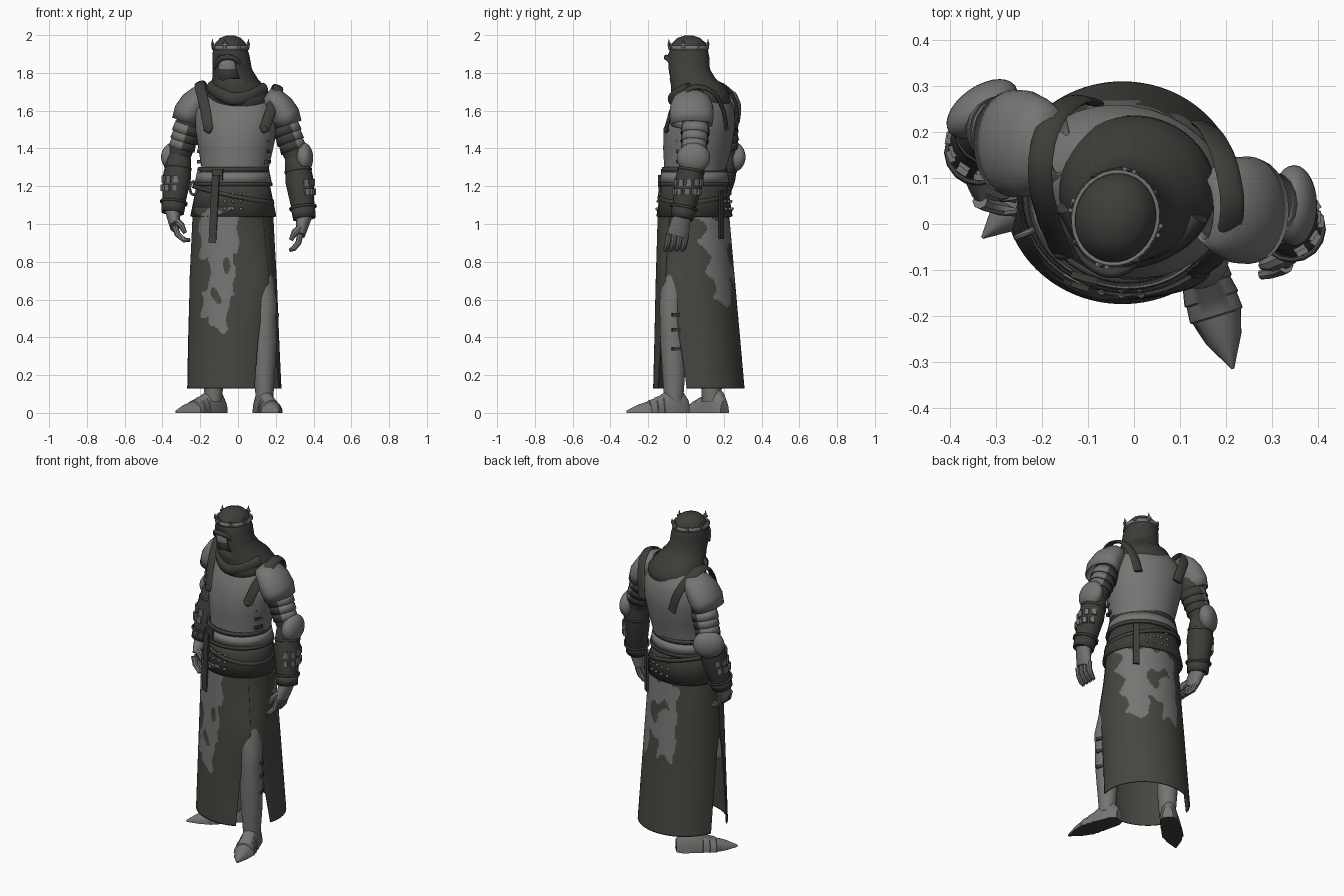
import bpy, bmesh, math
from mathutils import Vector, Matrix

if "Cube" in bpy.data.objects:
    bpy.data.objects.remove(bpy.data.objects["Cube"])


def material(name, color):
    m = bpy.data.materials.new(name)
    m.use_nodes = True
    m.diffuse_color = (*color, 1)
    m.node_tree.nodes["Principled BSDF"].inputs["Base Color"].default_value = (*color, 1)
    return m


STEEL = material("steel grey", (0.178, 0.178, 0.173))
CLOTH = material("dark olive cloth", (0.06, 0.062, 0.052))
LEATHER = material("dark leather", (0.047, 0.047, 0.042))
YAW = Matrix.Rotation(math.radians(-16), 3, 'Z')
made = []


def finish(name, bm, mats, pick=None, thick=0):
    bmesh.ops.recalc_face_normals(bm, faces=bm.faces)
    for f in bm.faces:
        f.material_index = pick(f) if pick else 0
    me = bpy.data.meshes.new(name)
    bm.to_mesh(me)
    bm.free()
    for m in mats:
        me.materials.append(m)
    ob = bpy.data.objects.new(name, me)
    bpy.context.collection.objects.link(ob)
    if thick:
        mod = ob.modifiers.new("thickness", 'SOLIDIFY')
        mod.thickness = thick
    made.append(ob)
    return ob


def skin(name, rings, mats, pick=None, caps=True, closed=True, thick=0):
    """Bridge a list of point rings into one surface."""
    bm = bmesh.new()
    vs = [[bm.verts.new(p) for p in r] for r in rings]
    n = len(rings[0])
    for a, b in zip(vs, vs[1:]):
        for i in range(n if closed else n - 1):
            j = (i + 1) % n
            bm.faces.new((a[i], a[j], b[j], b[i]))
    if caps and closed:
        bm.faces.new(vs[0])
        bm.faces.new(vs[-1])
    return finish(name, bm, mats, pick, thick)


def oval(x, y, z, a, b, n=32, tilt=0):
    pts = []
    for i in range(n):
        t = math.tau * i / n
        pts.append(YAW @ Vector((a * math.cos(t), b * math.sin(t), tilt * math.cos(t))) + Vector((x, y, z)))
    return pts


def loft(name, rows, mats, **kw):
    return skin(name, [oval(*r) for r in rows], mats, **kw)


def rounded(pts):
    """Cut the corners of a path twice, keeping its ends."""
    pts = [Vector(p) for p in pts]
    for _ in range(2):
        cut = [q for a, b in zip(pts, pts[1:]) for q in (a.lerp(b, .25), a.lerp(b, .75))]
        pts = [pts[0]] + cut + [pts[-1]]
    return pts


def sweep(name, pts, mats, ref=(0, 1, 0), center=None, n=16, **kw):
    """Tube through (x, y, z, side radius, up radius) points."""
    rings = []
    for i, (x, y, z, ra, rb) in enumerate(pts):
        p = Vector((x, y, z))
        t = (Vector(pts[min(i + 1, len(pts) - 1)][:3]) - Vector(pts[max(i - 1, 0)][:3])).normalized()
        out = p - Vector(center) if center else Vector(ref)
        side = t.cross(out).normalized()
        up = side.cross(t)
        rings.append([p + side * ra * math.cos(math.tau * k / n) + up * rb * math.sin(math.tau * k / n)
                      for k in range(n)])
    return skin(name, rings, mats, **kw)


def ball(name, loc, size, mats, yaw=0, pick=None):
    bm = bmesh.new()
    bmesh.ops.create_uvsphere(bm, u_segments=28, v_segments=18, radius=1)
    bm.transform(Matrix.Translation(loc) @ Matrix.Rotation(math.radians(yaw), 4, 'Z') @ Matrix.Diagonal((*size, 1)))
    return finish(name, bm, mats, pick)


def box(name, loc, size, mat, yaw=0, tilt=0):
    bm = bmesh.new()
    bmesh.ops.create_cube(bm, size=1)
    bm.transform(Matrix.Translation(loc) @ Matrix.Rotation(math.radians(yaw), 4, 'Z')
                 @ Matrix.Rotation(math.radians(tilt), 4, 'Y') @ Matrix.Diagonal((*size, 1)))
    return finish(name, bm, [mat])


# Breastplate and backplate
loft("breastplate", [(-.02, .045, 1.2, .19, .16), (-.015, .05, 1.3, .18, .165), (-.012, .06, 1.4, .2, .18),
                     (-.01, .07, 1.5, .22, .185), (-.01, .085, 1.6, .22, .17), (-.01, .09, 1.67, .18, .135),
                     (0, .08, 1.74, .1, .09)], [STEEL])


# Fauld, belts and studs
def fauld(z, off=0, tilt=0):
    k = (1.26 - z) / .22
    return (-.025, .045, z, .185 + .045 * k + off, .165 + .035 * k + off, 48, tilt)


loft("fauld", [fauld(1.04), fauld(1.15), fauld(1.22)], [LEATHER], caps=False, thick=.012)
for name, z, h, off, tilt, mat in (("upper_belt", 1.29, .022, .012, 0, LEATHER), ("sash", 1.248, .055, .012, 0, STEEL),
                                   ("lower_belt", 1.212, .018, .014, 0, LEATHER),
                                   ("slung_belt", 1.16, .022, .012, -.045, LEATHER)):
    loft(name, [fauld(z - h / 2, off, tilt), fauld(z + h / 2, off, tilt)], [mat], caps=False, thick=.012)


def on_fauld(deg, z, off):
    x, y, _, a, b, *_ = fauld(z, off)
    t = math.radians(deg)
    return YAW @ Vector((a * math.cos(t), b * math.sin(t), 0)) + Vector((x, y, z))


for side in (-82, 92):
    for i in range(4):
        for j in range(3):
            ball("stud", on_fauld(side + 11 * (i - 1.5), 1.08 + .04 * j, .004), (.008, .008, .008), [STEEL])
box("belt_buckle", on_fauld(-100, 1.26, .016), (.06, .015, .06), LEATHER, -16)
box("hanging_strap", on_fauld(-102, 1.08, .01), (.04, .012, .36), LEATHER, -18, 3)
box("back_strap", on_fauld(60, 1.05, .01), (.035, .012, .26), LEATHER, -35)
sweep("hip_ring", [(-.235 + .02 * math.cos(t), -.02 + .01 * math.cos(t), 1.19 + .035 * math.sin(t), .007, .007)
                   for t in [math.tau * i / 16 for i in range(17)]], [STEEL], n=8)
for deg in (-12, 192):
    for i in range(4):
        t = math.radians(deg)
        p = YAW @ Vector((.185 * math.cos(t), .17 * math.sin(t), 0)) + Vector((-.012, .06, 1.33 + .055 * i))
        box("side_clasp", p, (.03, .05, .018), LEATHER, -16)

# Skirt panels: open at both sides below a point
FRONT_PATCH = ((-.2, 0, .83, 1.08), (-.15, -.02, .6, .84), (-.19, -.05, .52, .66), (-.15, -.06, .44, .55))
BACK_PATCH = ((-.1, .185, .7, 1.03), (-.1, .01, .58, .75), (.09, .18, .58, .78))
HOLES = ((-.06, .79, .02, .05, -1), (-.12, .61, .025, .035, -1), (.0, .88, .06, .03, 1), (.06, .82, .035, .05, 1))


def worn(f):
    c = f.calc_center_median()
    face = -1 if c.y < .05 else 1
    x = c.x + .008 * math.sin(40 * c.z)
    z = c.z + .02 * math.sin(60 * c.x)
    if any(s == face and ((x - hx) / w) ** 2 + ((z - hz) / h) ** 2 < 1 for hx, hz, w, h, s in HOLES):
        return 0
    return int(any(a < x < b and lo < z < hi for a, b, lo, hi in (FRONT_PATCH if face < 0 else BACK_PATCH)))


def panel(name, start, end, off):
    rings = []
    for i in range(91):
        z = 1.09 - .96 * i / 90
        k = i / 90
        s = max(0, (.69 - z) / .56) ** .55
        a0, a1 = (math.radians(top + (low - top) * s) for top, low in (start, end))
        ring = []
        for j in range(91):
            t = a0 + (a1 - a0) * j / 90
            # cloth pushed out over the leading thigh
            bulge = off + .028 * math.exp(-((t + .75) / .45) ** 2 - ((z - .68) / .22) ** 2)
            ring.append(Vector((-.025 + (.21 + .045 * k + bulge) * math.cos(t),
                                .04 + .03 * k + (.185 + .055 * k + bulge) * math.sin(t), z)))
        rings.append(ring)
    return skin(name, rings, [CLOTH, STEEL], worn, closed=False, thick=.006)


panel("skirt_front", (-176, -159), (-43, -64), .004)
panel("skirt_back", (-47, -16), (186, 163), 0)

# Legs and pointed boots
LEG = ((0, 0, .06, .045, .05), (0, 0, .2, .055, .06), (0, -.005, .38, .066, .066), (.002, -.012, .5, .06, .062),
       (0, -.01, .58, .066, .066), (-.02, .01, .7, .07, .07), (-.05, .07, 1, .08, .08))
FOOT = ((0, .03, .07), (.1, .05, .12), (.3, .054, .12), (.42, .058, .1), (.43, .054, .095), (.53, .061, .082),
        (.54, .057, .077), (.64, .06, .066), (.65, .055, .06), (.8, .04, .045), (1, .003, .012))
for side, (lx, ly), heel, toe in (("left", (.14, -.065), (.115, .01), (.215, -.315)),
                                  ("right", (-.13, .135), (-.075, .205), (-.33, -.03))):
    s = 1 if lx > 0 else -1
    loft(side + "_leg", [(lx + s * x, ly + y * s, z, a, b) for x, y, z, a, b in LEG], [STEEL])
    h, d = Vector((*heel, 0)), Vector((*toe, 0)) - Vector((*heel, 0))
    across = d.cross(Vector((0, 0, 1))).normalized()
    skin(side + "_boot", [[h + d * t + across * w * math.cos(math.pi * k / 14)
                           + Vector((0, 0, up * math.sin(math.pi * k / 14))) for k in range(15)]
                          for t, w, up in FOOT], [STEEL, LEATHER], lambda f: int(f.normal.z < -.6))
    for z in (.34, .44, .52):
        box("greave_strap", (lx + s * .057, ly + .015, z), (.018, .055, .018), LEATHER, s * 25)

# Hood, face and crown
HOOD = ((-.04, .015, 1.998, .02, .022), (-.04, .015, 1.985, .055, .06), (-.04, .015, 1.96, .078, .088),
        (-.04, .015, 1.92, .092, .102), (-.037, .012, 1.885, .098, .112), (-.03, .015, 1.82, .103, .112),
        (-.016, .035, 1.77, .12, .122), (-.005, .065, 1.725, .147, .143), (.005, .075, 1.68, .17, .158),
        (.008, .08, 1.65, .17, .155), (0, .085, 1.61, .155, .14))
rings = [oval(*r, 48) for r in HOOD]
for ring in rings[3:]:
    for p in ring:
        if p.z < 1.7:
            p.z -= .25 * max(0, .02 - p.y)
bm = bmesh.new()
grid = [[bm.verts.new(p) for p in r] for r in rings]
bm.faces.new(grid[0])
for r, (a, b) in enumerate(zip(grid, grid[1:])):
    for i in range(48):
        if not (4 <= r <= 5 and 32 <= i <= 39):
            bm.faces.new((a[i], a[(i + 1) % 48], b[(i + 1) % 48], b[i]))
finish("hood", bm, [LEATHER], thick=.012)
ball("face", (-.046, .0, 1.82), (.075, .09, .11), [LEATHER, STEEL], -16,
     pick=lambda f: int(f.calc_center_median().y < -.02 and 1.815 < f.calc_center_median().z < 1.87))
sweep("hood_brow", [(*p, .012, .014) for p in rounded(((-.125, -.04, 1.83), (-.1, -.085, 1.875), (-.055, -.11, 1.885),
                                                      (-.01, -.095, 1.875), (.025, -.055, 1.83)))],
      [LEATHER], ref=(0, 0, 1))
sweep("neck_wrap", [(*p, .025, .035) for p in rounded(((-.145, .04, 1.725), (-.1, -.04, 1.69), (-.02, -.08, 1.655),
                                                      (.08, -.05, 1.685), (.14, .02, 1.715)))],
      [LEATHER], ref=(0, 0, 1))
loft("crown_band", [(-.04, .013, 1.922, .097, .107), (-.04, .013, 1.945, .095, .105)], [STEEL], caps=False, thick=.008)
for i, p in enumerate(oval(-.04, .013, 1.93, .099, .108, 8)):
    tall = .05 if i % 2 == 0 else .03
    sweep("crown_point", [(*p, .01, .005), (p.x, p.y, p.z + tall * .6, .007, .005), (p.x, p.y, p.z + tall, .001, .001)],
          [STEEL], n=6, center=(-.04, .013, 1.93))
    if i % 2 == 0:
        box("crown_cross", p + Vector((0, 0, .02)), (.03, .008, .01), STEEL, i * 45 + 74)

# Arms
ARMS = {
    "left": dict(s=1, shoulder=(.22, .055, 1.6), elbow=(.31, .04, 1.35), wrist=(.35, -.02, 1.04), lit=.03,
                 knuckle=(.33, -.045, .94), pauldron=(0, .03, 0), pad=(.348, .04, 1.35), yaw=0, curl=.035,
                 strap=((.14, -.105, 1.5), (.18, -.075, 1.62), (.22, .02, 1.735), (.2, .14, 1.715), (.17, .2, 1.61),
                        (.15, .215, 1.5))),
    "right": dict(s=-1, shoulder=(-.24, .19, 1.6), elbow=(-.31, .215, 1.36), wrist=(-.345, .145, 1.07), lit=.01,
                  knuckle=(-.335, .095, .985), pauldron=(-.012, .175, .015), pad=(-.33, .25, 1.355), yaw=-55, curl=.05,
                  strap=((-.155, -.065, 1.5), (-.18, -.01, 1.64), (-.21, .1, 1.755), (-.19, .22, 1.735),
                         (-.13, .275, 1.62), (-.09, .265, 1.5)))}
PAULDRON = ((.15, 1.685, .04, .07), (.185, 1.66, .064, .098), (.22, 1.62, .077, .115), (.25, 1.575, .079, .117),
            (.266, 1.525, .074, .11))
for side, A in ARMS.items():
    s = A["s"]
    sh, el, wr, kn = (Vector(A[k]) for k in ("shoulder", "elbow", "wrist", "knuckle"))

    def along(a, b, *rows):
        return [(*a.lerp(b, t), r, r) for t, r in rows]

    sweep(side + "_sleeve", along(sh, el, (0, .07), (.5, .068), (.9, .062), (1.1, .055)), [LEATHER])
    for i in range(3):
        t = .3 + .17 * i
        sweep(side + "_arm_lame", along(sh, el, (t, .072 - .003 * i), (t + .2, .077 - .003 * i)), [STEEL, LEATHER],
              caps=False, thick=.005, pick=lambda f: int(
                  (f.calc_center_median() - sh.lerp(el, .6)).dot(Vector((s, 0, .3))) < A["lit"]))
    px, py, pz = A["pauldron"]
    sweep(side + "_pauldron", [(s * x + px, py, z + pz, ra, rb) for x, z, ra, rb in PAULDRON], [STEEL], n=28,
          caps=False, thick=.008)
    ball(side + "_elbow_guard", A["pad"], (.05, .088, .08), [STEEL], A["yaw"])
    sweep(side + "_forearm", along(el, wr, (-.08, .055), (.1, .066), (.4, .075), (.75, .064), (1, .056)), [LEATHER])
    sweep(side + "_cuff", along(el, wr, (.86, .064), (1.04, .06)), [LEATHER], caps=False, thick=.01)
    for t in (.2, .83):
        sweep(side + "_bracer_rim", along(el, wr, (t, .073), (t + .04, .073)), [LEATHER], caps=False, thick=.008)
    for t in (.42, .58):
        for k in range(-2, 3):
            a = math.radians(A["yaw"] * .4 + 32 * k)
            out = Vector((s * math.cos(a), math.sin(a), 0))
            box(side + "_bracer_plate", el.lerp(wr, t) + out * .073, (.014, .026, .035), STEEL, math.degrees(a) * s)
    # Gauntlet
    sweep(side + "_palm", [(*wr, .048, .042), (*wr.lerp(kn, .6), .055, .032), (*kn, .054, .025)], [STEEL],
          ref=(1, 0, 0))
    inward = Vector((-s, -.2, 0))
    for i in range(4):
        base = kn + Vector((0, .03 * (i - 1.5), .005))
        joints = [base, base + Vector((0, -.005, -.045)) + inward * A["curl"] * .3,
                  base + Vector((0, -.008, -.075)) + inward * A["curl"],
                  base + Vector((0, -.01, -.105 + A["curl"] * .6)) + inward * A["curl"] * 1.6]
        sweep(side + "_finger", [(*p, r, r) for p, r in zip(joints, (.017, .016, .015, .01))], [STEEL], n=8,
              ref=(1, 0, 0))
    th = wr.lerp(kn, .5) + Vector((0, -.035, 0))
    sweep(side + "_thumb", [(*th, .02, .02), (*(th + inward * .04 + Vector((0, -.01, -.035))), .018, .018),
                            (*(th + inward * .06 + Vector((0, -.01, -.075))), .011, .011)], [STEEL], n=8)
    # Shoulder strap and buckle
    sweep(side + "_shoulder_strap", [(*p, .028, .009) for p in rounded(A["strap"])], [LEATHER],
          center=(s * .12, .09, 1.5), n=12)
    ball(side + "_strap_buckle", A["strap"][0], (.02, .014, .02), [LEATHER])

# Smooth shading with crisp edges
bpy.ops.object.select_all(action='DESELECT')
for ob in made:
    ob.select_set(True)
bpy.context.view_layer.objects.active = made[0]
bpy.ops.object.shade_smooth_by_angle(angle=math.radians(40))
